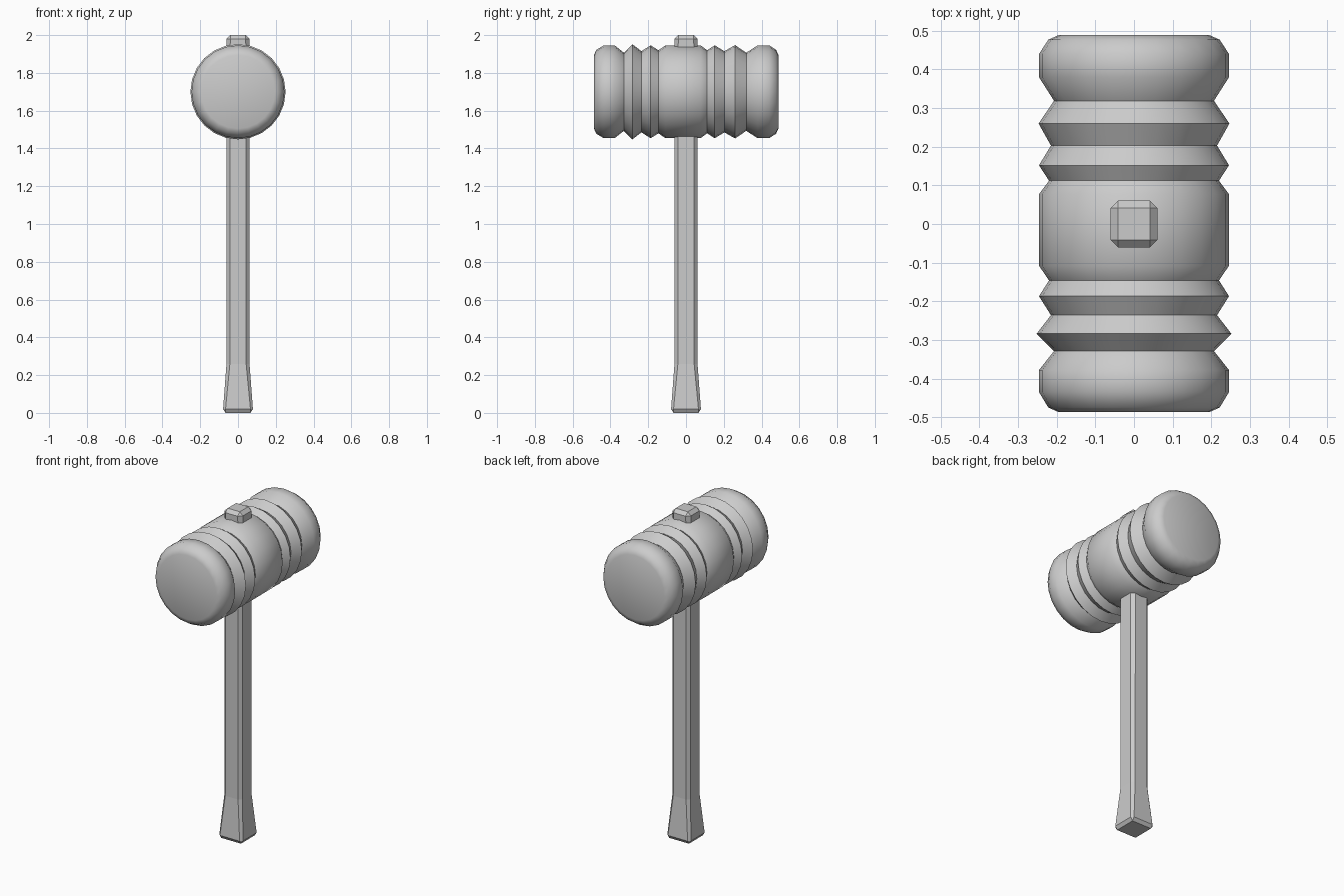
import bpy, bmesh
from math import cos, sin, tau, radians

if "Cube" in bpy.data.objects:
    bpy.data.objects.remove(bpy.data.objects["Cube"])


def loft(name, rings):
    """Skin a list of equal-length vertex rings and cap both ends."""
    bm = bmesh.new()
    loops = [[bm.verts.new(p) for p in ring] for ring in rings]
    n = len(loops[0])
    for a, b in zip(loops, loops[1:]):
        for i in range(n):
            j = (i + 1) % n
            bm.faces.new((a[i], a[j], b[j], b[i]))
    bm.faces.new(loops[0])
    bm.faces.new(loops[-1])
    bmesh.ops.remove_doubles(bm, verts=bm.verts, dist=1e-5)
    bmesh.ops.recalc_face_normals(bm, faces=bm.faces)
    mesh = bpy.data.meshes.new(name)
    bm.to_mesh(mesh)
    bm.free()
    ob = bpy.data.objects.new(name, mesh)
    bpy.context.collection.objects.link(ob)
    return ob


def disc(y, r, sides=24, z=1.70):
    return [(r * cos(tau * i / sides), y, z + r * sin(tau * i / sides)) for i in range(sides)]


def chamfered_square(z, h, c):
    k = h - c
    return [(x, y, z) for x, y in ((h, -k), (h, k), (k, h), (-k, h),
                                   (-h, k), (-h, -k), (-k, -h), (k, -h))]


# Handle: chamfered square bar, flared at the grip end, bevelled at both ends
loft("handle", [chamfered_square(*s) for s in (
    (0.0, 0.066, 0.0), (0.02, 0.079, 0.013), (0.26, 0.061, 0.018),
    (1.98, 0.061, 0.02), (2.0, 0.041, 0.0))])

# Head: turned barrel along y with zigzag grooves either side of the middle
profile = [(-0.487, 0.195), (-0.475, 0.222), (-0.435, 0.246), (-0.378, 0.246),
           (-0.329, 0.207), (-0.284, 0.252), (-0.236, 0.215), (-0.187, 0.246),
           (-0.146, 0.22), (-0.108, 0.246), (0.077, 0.246), (0.112, 0.22),
           (0.152, 0.246), (0.203, 0.215), (0.26, 0.247), (0.319, 0.207),
           (0.38, 0.246), (0.44, 0.246), (0.477, 0.222), (0.489, 0.195)]
head = loft("mallet_head", [disc(y, r) for y, r in profile])

bpy.ops.object.select_all(action='DESELECT')
head.select_set(True)
bpy.context.view_layer.objects.active = head
bpy.ops.object.shade_smooth_by_angle(angle=radians(60))
